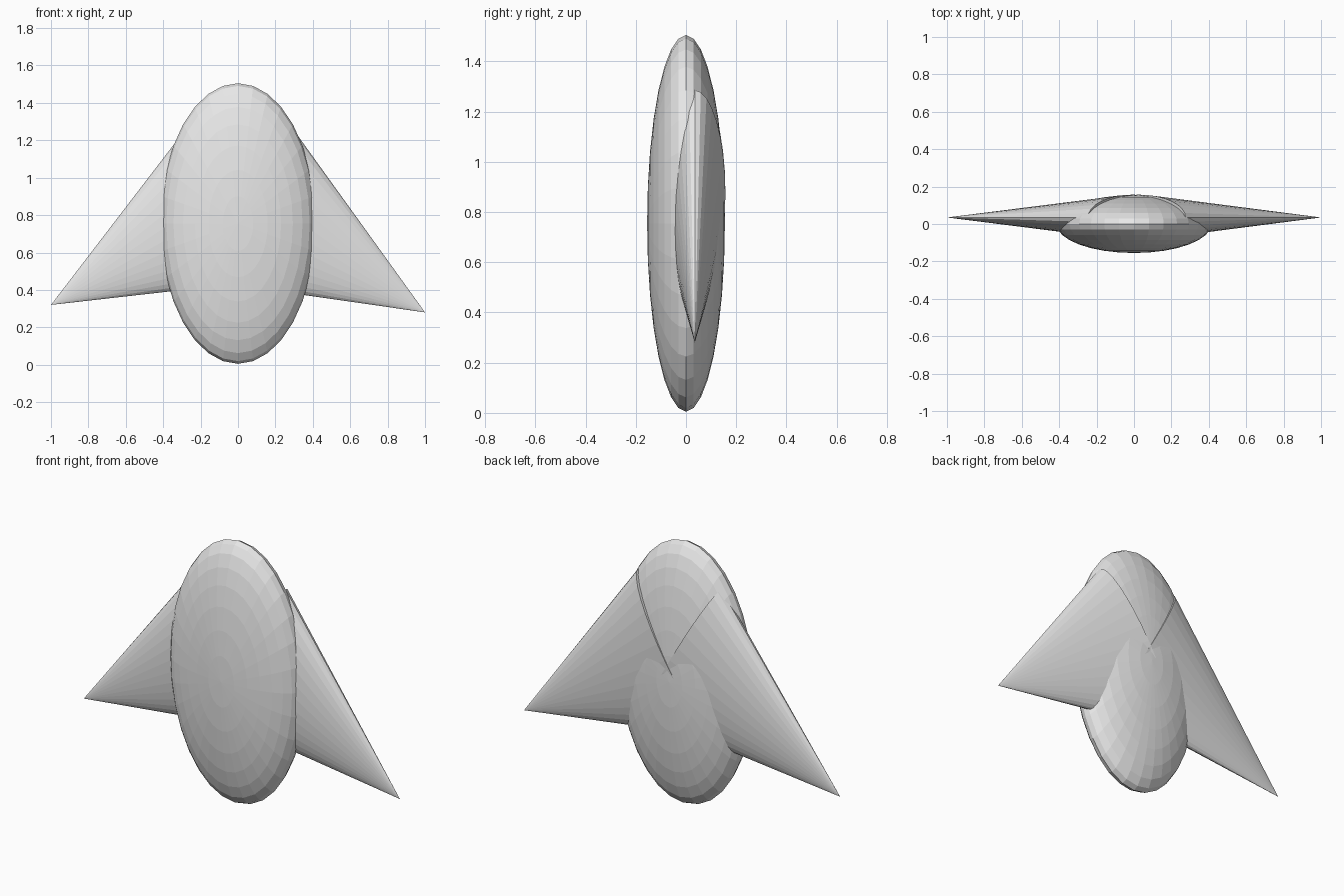
import bpy
import math
from mathutils import Matrix, Vector

cube = bpy.data.objects.get("Cube")
if cube:
    bpy.data.objects.remove(cube, do_unlink=True)

# One plain grey for every part
grey = bpy.data.materials.new("light_grey")
grey.use_nodes = True
colour = (0.8, 0.8, 0.8, 1.0)
grey.diffuse_color = colour
grey.node_tree.nodes["Principled BSDF"].inputs["Base Color"].default_value = colour


def finish(name, matrix):
    """Name the new primitive, bake its placement and colour it."""
    obj = bpy.context.object
    obj.name = name
    obj.data.transform(matrix)
    obj.data.materials.append(grey)
    return obj


# Flattened egg-shaped body, its poles facing front and back
bpy.ops.mesh.primitive_uv_sphere_add(segments=32, ring_count=16, radius=1)
finish("body", Matrix.Translation((0, 0, 0.755))
       @ Matrix.Diagonal((0.415, 0.155, 0.75, 1))
       @ Matrix.Rotation(math.pi / 2, 4, 'X'))


# Flattened cone wings, sweeping out and down to a point
def wing(name, side, tip_height, droop):
    length, radius, thickness = 1.14, 0.485, 0.122
    bpy.ops.mesh.primitive_cone_add(vertices=32, radius1=1, radius2=0, depth=1)
    tip = Vector((side, 0.035, tip_height))
    finish(name, Matrix.Translation(tip)
           @ Matrix.Rotation(side * math.radians(90 + droop), 4, 'Y')
           @ Matrix.Diagonal((radius, thickness, length, 1))
           @ Matrix.Translation((0, 0, -0.5)))


wing("left_wing", 1, 0.28, 31.2)
wing("right_wing", -1, 0.32, 29.5)
